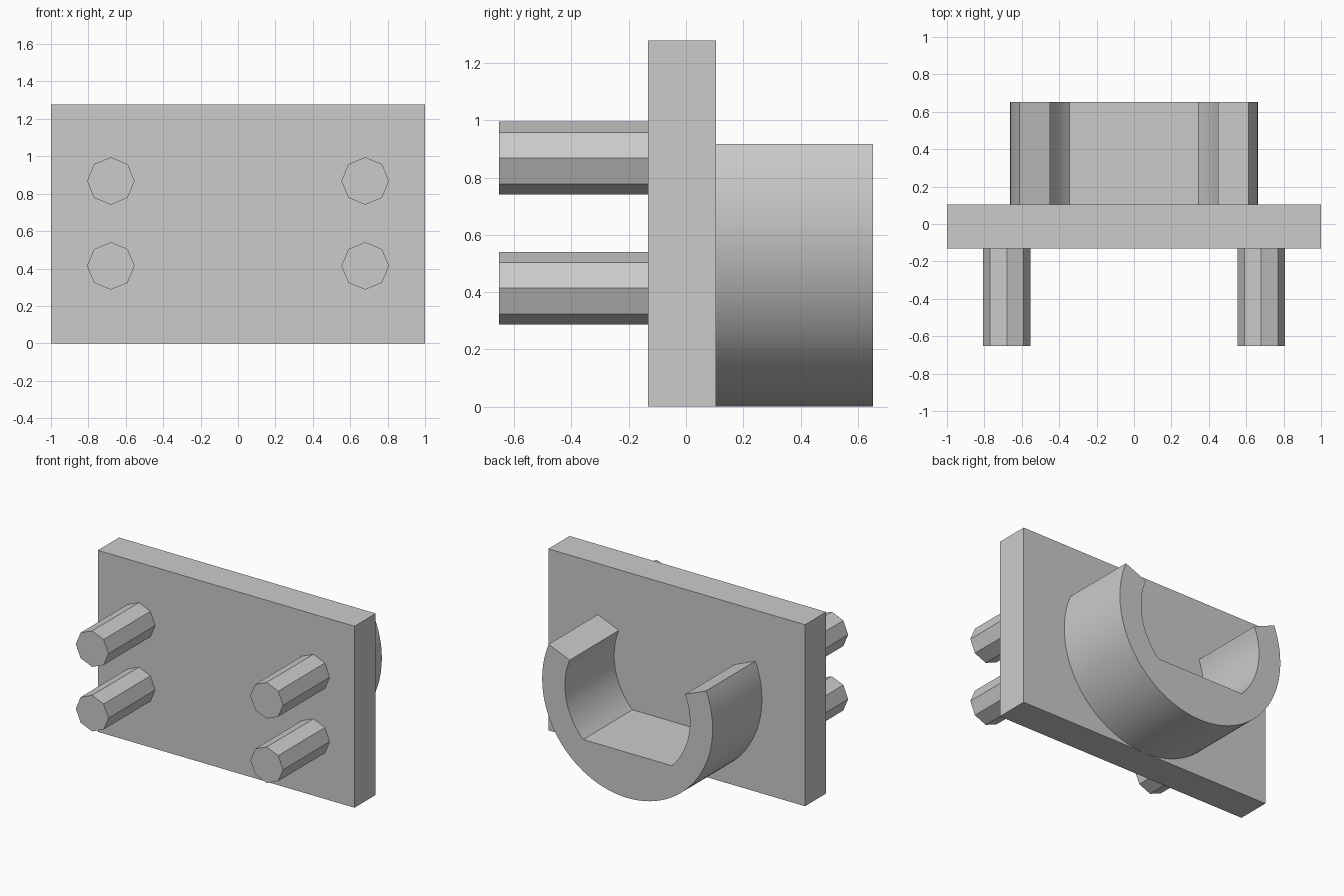
import bpy
import bmesh
from math import cos, sin, radians

cube = bpy.data.objects.get("Cube")
if cube:
    bpy.data.objects.remove(cube, do_unlink=True)

# One plain grey for everything
grey = bpy.data.materials.new("light grey")
grey.use_nodes = True
colour = (0.6, 0.6, 0.6, 1)
grey.diffuse_color = colour
grey.node_tree.nodes["Principled BSDF"].inputs["Base Color"].default_value = colour


def arc(cx, cz, r, start, end, steps):
    angles = [radians(start + (end - start) * i / steps) for i in range(steps + 1)]
    return [(cx + r * cos(a), cz + r * sin(a)) for a in angles]


def extrude_profile(name, points, y0, y1):
    """Extrude an x-z outline from y0 to y1 into a solid."""
    bm = bmesh.new()
    face = bm.faces.new([bm.verts.new((x, y0, z)) for x, z in points])
    out = bmesh.ops.extrude_face_region(bm, geom=[face], use_keep_orig=True)
    moved = [v for v in out["geom"] if isinstance(v, bmesh.types.BMVert)]
    bmesh.ops.translate(bm, verts=moved, vec=(0, y1 - y0, 0))
    bmesh.ops.recalc_face_normals(bm, faces=bm.faces)
    mesh = bpy.data.meshes.new(name)
    bm.to_mesh(mesh)
    bm.free()
    mesh.materials.append(grey)
    obj = bpy.data.objects.new(name, mesh)
    bpy.context.collection.objects.link(obj)
    return obj


FRONT, BACK, DEPTH = -0.132, 0.104, 0.652

# Backing plate
extrude_profile("plate", [(-1, 0), (1, 0), (1, 1.278), (-1, 1.278)], FRONT, BACK)

# Four octagonal pegs on the front
for side, x in (("right", -0.68), ("left", 0.68)):
    for level, z in (("lower", 0.414), ("upper", 0.868)):
        octagon = arc(x, z, 0.127, 0, 315, 7)
        extrude_profile(f"{side}_{level}_peg", octagon, -DEPTH, FRONT)

# Open clip on the back: round outside, round inner walls, flat inner floor
CENTRE, OUTER, INNER = 0.664, 0.664, 0.487
outline = arc(0, CENTRE, OUTER, 157.5, 382.5, 72)
outline += arc(0, CENTRE, INNER, 22.5, -45, 22)
outline += arc(0, CENTRE, INNER, 225, 157.5, 22)
clip = extrude_profile("clip", outline, BACK, DEPTH)
bpy.ops.object.select_all(action="DESELECT")
clip.select_set(True)
bpy.context.view_layer.objects.active = clip
bpy.ops.object.shade_smooth_by_angle(angle=radians(30))
